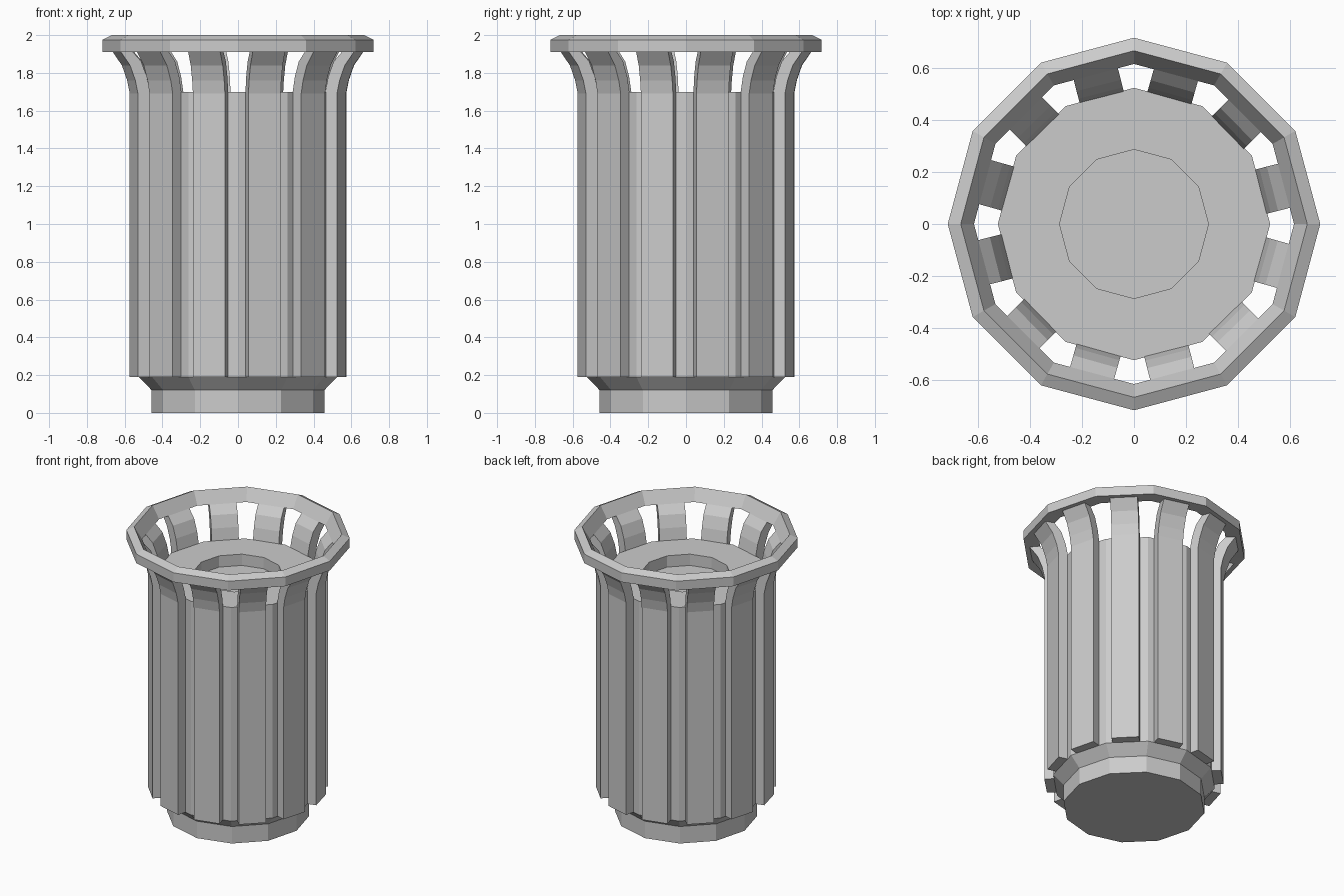
import bpy
from math import cos, sin, radians, pi

if "Cube" in bpy.data.objects:
    bpy.data.objects.remove(bpy.data.objects["Cube"])

SIDES = 12


def make_object(name, verts, faces):
    mesh = bpy.data.meshes.new(name)
    mesh.from_pydata(verts, [], faces)
    mesh.update()
    obj = bpy.data.objects.new(name, mesh)
    bpy.context.collection.objects.link(obj)
    return obj


def lathe(name, profile, closed=False):
    """Spin (radius, z) points into a 12-sided solid: a closed ring, or capped at both ends."""
    verts = [(r * cos(2 * pi * i / SIDES), r * sin(2 * pi * i / SIDES), z)
             for r, z in profile for i in range(SIDES)]
    n = len(profile)
    faces = []
    for k in range(n if closed else n - 1):
        a, b = k * SIDES, (k + 1) % n * SIDES
        for i in range(SIDES):
            j = (i + 1) % SIDES
            faces.append((a + i, a + j, b + j, b + i))
    if not closed:
        faces.append(tuple(reversed(range(SIDES))))
        faces.append(tuple(range((n - 1) * SIDES, n * SIDES)))
    return make_object(name, verts, faces)


def slat(name, outer, inner, half_width, angle):
    """Sweep a radial side profile across the slat width and turn it into place."""
    n = len(outer)
    verts = [(r, y, z) for y in (-half_width, half_width)
             for side in (outer, inner) for r, z in side]
    faces = []
    m = 2 * n
    for k in range(n - 1):
        o, i = k, n + k
        faces += [(o, m + o, m + o + 1, o + 1),
                  (i, i + 1, m + i + 1, m + i),
                  (o, o + 1, i + 1, i),
                  (m + o, m + i, m + i + 1, m + o + 1)]
    faces.append((0, n, m + n, m))
    faces.append((n - 1, m + n - 1, m + 2 * n - 1, 2 * n - 1))
    obj = make_object(name, verts, faces)
    obj.rotation_euler.z = angle
    return obj


# Bin body: narrow foot, flare, straight wall, flat lid with a shallow recess
lathe("bin_body", [(0.457, 0), (0.457, 0.12), (0.525, 0.19), (0.525, 1.70),
                   (0.287, 1.70), (0.287, 1.62)])

# Top rim: sloped outside and funnelled inside
lathe("top_rim", [(0.718, 1.91), (0.718, 1.975), (0.668, 2.0), (0.617, 1.915)], closed=True)

# Slats on each wall face, flaring outward to carry the rim
outer = [(0.569, 0.19), (0.569, 1.69), (0.583, 1.76), (0.612, 1.84), (0.665, 1.915)]
inner = [(0.505, 0.19), (0.505, 1.70), (0.521, 1.78), (0.551, 1.86), (0.600, 1.915)]
for k in range(SIDES):
    slat(f"slat_{k + 1}", outer, inner, 0.088, radians(15 + 30 * k - 0.7))
